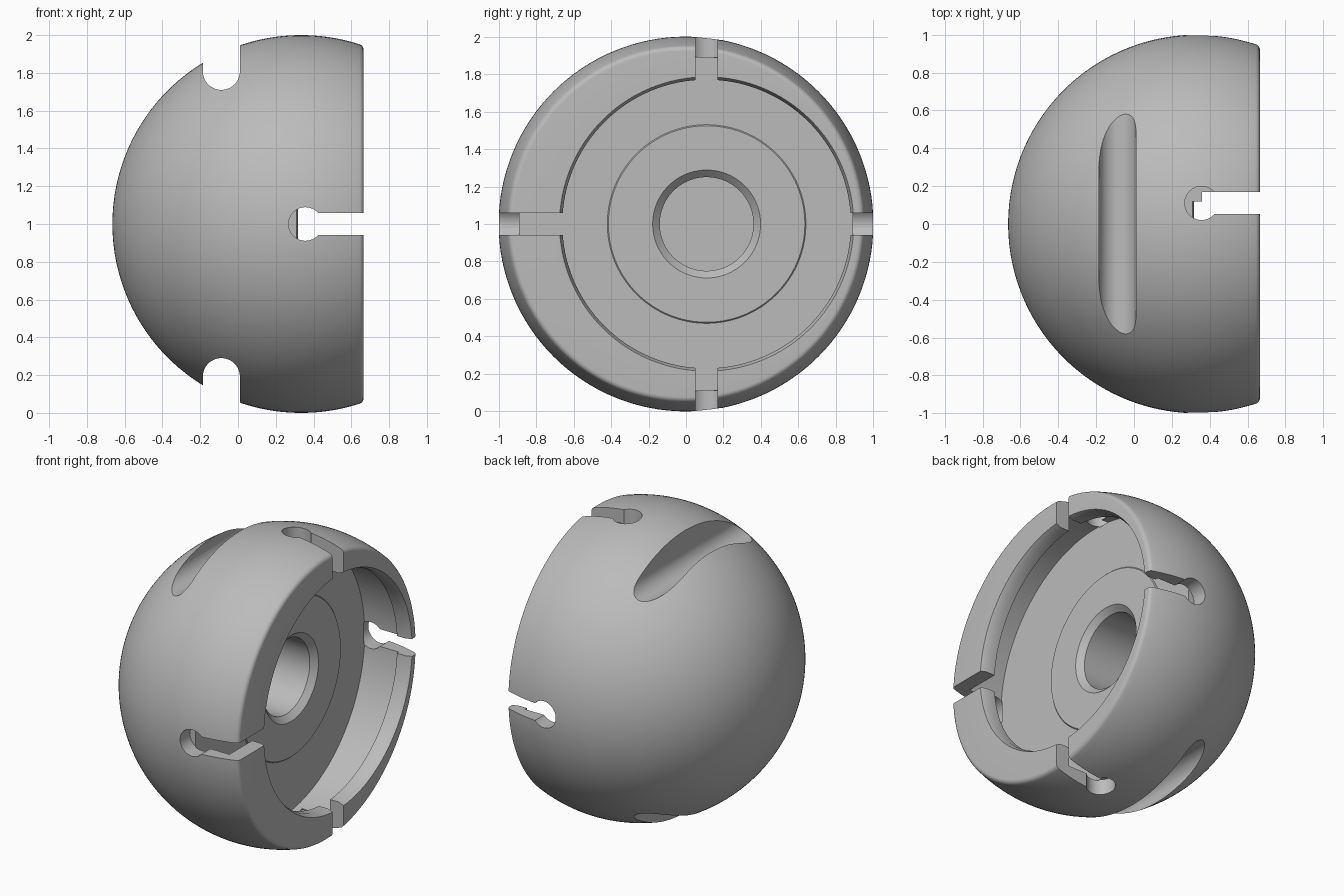
import bpy, bmesh
from math import sin, cos, pi, asin, atan2, radians
from mathutils import Matrix, Vector

cube = bpy.data.objects.get("Cube")
if cube:
    bpy.data.objects.remove(cube)

MID = 0.335    # x of the sphere centre
RIM = 0.665    # x of the open face
FLOOR = 0.31   # x of the recess floor
OFF = 0.11     # sideways offset of the opening

grey = bpy.data.materials.new("grey")
grey.use_nodes = True
grey.diffuse_color = (0.5, 0.5, 0.5, 1)
grey.node_tree.nodes["Principled BSDF"].inputs["Base Color"].default_value = (0.5, 0.5, 0.5, 1)


def make(name, bm):
    bmesh.ops.recalc_face_normals(bm, faces=bm.faces)
    mesh = bpy.data.meshes.new(name)
    bm.to_mesh(mesh)
    bm.free()
    mesh.materials.append(grey)
    ob = bpy.data.objects.new(name, mesh)
    bpy.context.collection.objects.link(ob)
    return ob


def revolve(name, profile, y=0.0, closed=False, steps=128):
    """Spin (x, radius) points about an axis along x at height 1."""
    bm = bmesh.new()
    vs = [bm.verts.new((x, y, 1 + r)) for x, r in profile]
    pairs = list(zip(vs, vs[1:])) + ([(vs[-1], vs[0])] if closed else [])
    edges = [bm.edges.new(p) for p in pairs]
    bmesh.ops.spin(bm, geom=vs + edges, cent=(0, y, 1), axis=(1, 0, 0),
                   angle=2 * pi, steps=steps, use_merge=True)
    bmesh.ops.remove_doubles(bm, verts=bm.verts, dist=1e-5)
    return make(name, bm)


def prism(name, outline, start, end, turn=0.0, move=(0, 0, 0)):
    """Extrude an (x, y) outline along z, then turn it about x."""
    bm = bmesh.new()
    face = bm.faces.new([bm.verts.new((x, y, start)) for x, y in outline])
    ext = bmesh.ops.extrude_face_region(bm, geom=[face])["geom"]
    bmesh.ops.translate(bm, vec=(0, 0, end - start),
                        verts=[v for v in ext if isinstance(v, bmesh.types.BMVert)])
    bm.transform(Matrix.Translation(move) @ Matrix.Rotation(turn, 4, 'X'))
    return make(name, bm)


def cut(target, cutter):
    cutter.hide_render = True
    mod = target.modifiers.new("cut", 'BOOLEAN')
    mod.operation, mod.solver, mod.object = 'DIFFERENCE', 'EXACT', cutter
    bpy.context.view_layer.objects.active = target
    bpy.ops.object.modifier_apply(modifier=mod.name)
    bpy.data.objects.remove(cutter)


# truncated ball with a rounded rim
b = 0.03
rim_mid = RIM - b
rim_r = ((1 - b) ** 2 - (rim_mid - MID) ** 2) ** 0.5
tilt = atan2(rim_mid - MID, rim_r)
n = 72
profile = []
for i in range(n + 1):
    a = -pi / 2 + (tilt + pi / 2) * i / n
    profile.append((MID + sin(a), cos(a) if i else 0.0))
for i in range(1, 7):
    a = tilt + (pi / 2 - tilt) * i / 6
    profile.append((rim_mid + b * sin(a), rim_r + b * cos(a)))
profile.append((RIM, 0.0))
body = revolve("ball_shell", profile)

# wide undercut chamber, then the offset opening with its tapered lip
cut(body, revolve("chamber_cutter", [(FLOOR, 0), (FLOOR, 0.9), (0.565, 0.9), (0.565, 0)]))
cut(body, revolve("opening_cutter", [(0.4, 0), (0.4, 0.77), (0.63, 0.77), (RIM, 0.785),
                                     (0.75, 0.785), (0.75, 0)], OFF))
# deep central bore
cut(body, revolve("bore_cutter", [(-0.2, 0), (-0.2, 0.25), (0.28, 0.25), (0.32, 0.29),
                                  (0.4, 0.29), (0.4, 0)], OFF))

# four keyhole slots around the rim
w = 0.058
slot = [(0.36, -w), (0.8, -w), (0.8, w), (0.36, w)]
hole = [(0.357 + 0.089 * cos(2 * pi * i / 40), 0.089 * sin(2 * pi * i / 40)) for i in range(40)]
for k in range(4):
    move = (0, OFF if k % 2 == 0 else 0, 1)
    cut(body, prism("slot_cutter", slot, 0.6, 1.1, k * pi / 2, move))
    cut(body, prism("keyhole_cutter", hole, 0.892, 1.1, k * pi / 2, move))

# rounded straight grooves across the top and bottom
r = 0.098
groove = [(-0.088 + r * cos(pi + pi * i / 32), 1.808 + r * sin(pi + pi * i / 32))
          for i in range(33)]
groove += [(0.01, 2.2), (-0.186, 2.2)]
for side in (1, -1):
    outline = [(x, 1 + side * (z - 1)) for x, z in groove]
    cut(body, prism("groove_cutter", outline, -1.2, 1.2, pi / 2))

# thin raised ring on the floor around the bore
ring = revolve("floor_ring", [(0.3, 0.27), (0.3, 0.53), (0.312, 0.53), (0.318, 0.524),
                              (0.318, 0.288)], OFF, closed=True)

for ob in (body, ring):
    bpy.ops.object.select_all(action='DESELECT')
    ob.select_set(True)
    bpy.context.view_layer.objects.active = ob
    bpy.ops.object.shade_smooth_by_angle(angle=radians(25))
